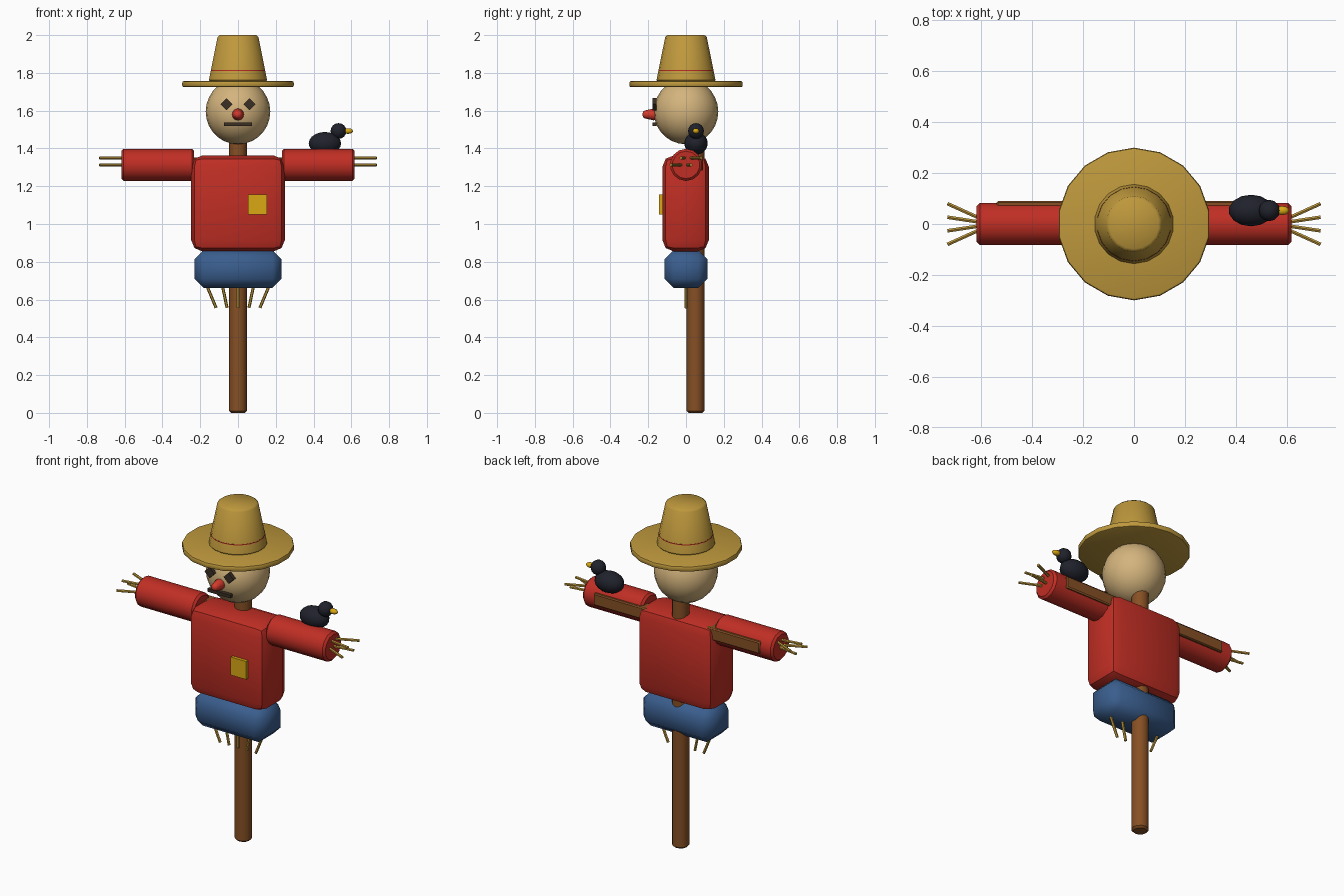
import bpy, bmesh, math
from mathutils import Vector, Matrix

if "Cube" in bpy.data.objects:
    bpy.data.objects.remove(bpy.data.objects["Cube"])


def material(name, r, g, b):
    lin = lambda c: (c / 255 / 12.92) if c <= 10 else ((c / 255 + 0.055) / 1.055) ** 2.4
    m = bpy.data.materials.new(name)
    m.diffuse_color = (lin(r), lin(g), lin(b), 1)
    m.use_nodes = True
    m.node_tree.nodes["Principled BSDF"].inputs["Base Color"].default_value = m.diffuse_color
    return m


STRAW = material("straw", 190, 152, 60)
SACK = material("sackcloth", 212, 180, 125)
RED = material("shirt red", 192, 46, 36)
BLUE = material("denim blue", 58, 94, 142)
WOOD = material("wood brown", 134, 80, 36)
YELLOW = material("patch yellow", 218, 168, 20)
DARK = material("dark brown", 58, 46, 36)
BLACK = material("bird black", 32, 34, 44)
NOSE = material("nose red", 212, 58, 44)


def finish(name, bm, mat, bevel=0, segments=1, angle=40):
    """Bevel the sharp edges, make the object and smooth it by angle."""
    if bevel:
        edges = [e for e in bm.edges if e.calc_face_angle(0) > math.radians(50)]
        bmesh.ops.bevel(bm, geom=edges, offset=bevel, segments=segments,
                        profile=0.5, affect='EDGES', clamp_overlap=True)
    bmesh.ops.recalc_face_normals(bm, faces=bm.faces)
    mesh = bpy.data.meshes.new(name)
    bm.to_mesh(mesh)
    bm.free()
    mesh.materials.append(mat)
    ob = bpy.data.objects.new(name, mesh)
    bpy.context.collection.objects.link(ob)
    bpy.ops.object.select_all(action='DESELECT')
    ob.select_set(True)
    bpy.context.view_layer.objects.active = ob
    bpy.ops.object.shade_smooth_by_angle(angle=math.radians(angle))
    return ob


def box(name, mat, centre, size, bevel=0, segments=1, spin=0, angle=40):
    bm = bmesh.new()
    m = (Matrix.Translation(centre) @ Matrix.Rotation(spin, 4, 'Y')
         @ Matrix.Diagonal((*size, 1)))
    bmesh.ops.create_cube(bm, size=1, matrix=m)
    return finish(name, bm, mat, bevel, segments, angle)


def rod(name, mat, start, end, r1, r2=None, sides=12, bevel=0, segments=1):
    """Cylinder or cone between two points."""
    a, b = Vector(start), Vector(end)
    turn = (b - a).to_track_quat('Z', 'Y').to_matrix().to_4x4()
    bm = bmesh.new()
    bmesh.ops.create_cone(bm, cap_ends=True, segments=sides, radius1=r1,
                          radius2=r1 if r2 is None else r2, depth=(b - a).length,
                          matrix=Matrix.Translation((a + b) / 2) @ turn)
    return finish(name, bm, mat, bevel, segments)


def ball(name, mat, centre, radii, u=16, v=12):
    bm = bmesh.new()
    bmesh.ops.create_uvsphere(bm, u_segments=u, v_segments=v, radius=1,
                              matrix=Matrix.Translation(centre) @ Matrix.Diagonal((*radii, 1)))
    return finish(name, bm, mat, angle=60)


# wooden frame
rod("post", WOOD, (0, 0.05, 0), (0, 0.05, 1.5), 0.047, bevel=0.01)
box("cross_beam", WOOD, (0, 0.055, 1.317), (1.08, 0.07, 0.07), 0.006)

# clothes
box("shirt_body", RED, (0, -0.002, 1.109), (0.496, 0.246, 0.508), 0.06, 2)
box("trousers", BLUE, (0, 0, 0.762), (0.458, 0.226, 0.2), 0.047, 1, angle=60)
box("shirt_patch", YELLOW, (0.103, -0.133, 1.104), (0.1, 0.02, 0.106))

# sleeves and straw hands
for side, s in (("left", -1), ("right", 1)):
    rod(side + "_sleeve", RED, (s * 0.232, 0, 1.313), (s * 0.618, 0, 1.313),
        0.085, sides=14, bevel=0.012)
    for i in range(4):
        y = -0.08 + i * 0.0533
        z = 1.313 + 0.037 * (i % 2)
        rod(f"{side}_hand_straw_{i}", STRAW, (s * 0.565, y * 0.05, z),
            (s * 0.733, y, z), 0.008, sides=6)

# straw poking out below the trousers
for i in range(-2, 3):
    rod(f"hem_straw_{i + 2}", STRAW, (i * 0.088, 0, 0.7), (i * 0.058, 0, 0.556),
        0.008, sides=6)

# head and face
ball("head", SACK, (0, 0, 1.595), (0.171, 0.171, 0.173), 20, 14)
rod("nose", NOSE, (0, -0.16, 1.58), (0, -0.23, 1.58), 0.034, 0.018,
    bevel=0.012, segments=2)
for side, s in (("left", -1), ("right", 1)):
    box(side + "_eye", DARK, (s * 0.062, -0.166, 1.634), (0.045, 0.022, 0.045),
        spin=math.radians(45))
box("mouth", DARK, (0, -0.167, 1.529), (0.15, 0.022, 0.018))

# hat
rod("hat_brim", STRAW, (0, 0, 1.724), (0, 0, 1.757), 0.3, sides=18, bevel=0.01, segments=2)
rod("hat_crown", STRAW, (0, 0, 1.752), (0, 0, 2.0), 0.158, 0.108, sides=18, bevel=0.01)
rod("hat_band", RED, (0, 0, 1.765), (0, 0, 1.816), 0.1462, sides=18)

# perched bird
ball("bird_body", BLACK, (0.46, 0.053, 1.427), (0.088, 0.062, 0.06), 14, 10)
ball("bird_head", BLACK, (0.532, 0.053, 1.492), (0.042, 0.042, 0.042), 12, 8)
ball("bird_beak", YELLOW, (0.582, 0.053, 1.492), (0.029, 0.018, 0.015), 10, 6)
